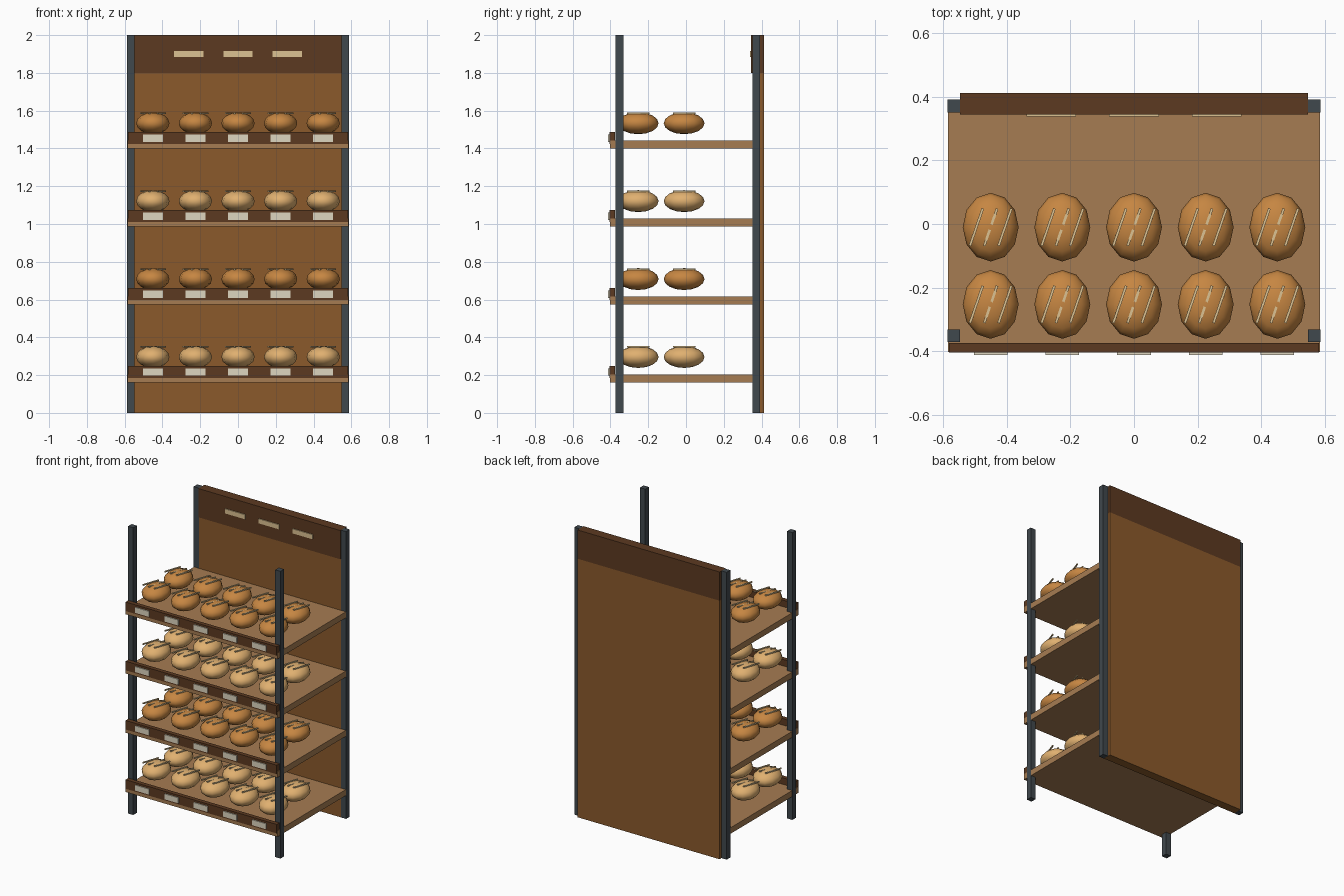
import bpy
import math
from mathutils import Vector

cube = bpy.data.objects.get("Cube")
if cube:
    bpy.data.objects.remove(cube, do_unlink=True)


def material(name, hex_code):
    """Flat material from an sRGB hex colour."""
    srgb = [int(hex_code[i:i + 2], 16) / 255 for i in (0, 2, 4)]
    linear = [c / 12.92 if c < 0.04045 else ((c + 0.055) / 1.055) ** 2.4 for c in srgb]
    mat = bpy.data.materials.new(name)
    mat.use_nodes = True
    mat.diffuse_color = (*linear, 1)
    bsdf = mat.node_tree.nodes["Principled BSDF"]
    bsdf.inputs["Base Color"].default_value = (*linear, 1)
    bsdf.inputs["Roughness"].default_value = 0.8
    return mat


STEEL = material("dark steel", "40484d")
PLANK = material("light wood", "a67c52")
PANEL = material("brown wood", "8b5a2b")
DARK = material("dark wood", "5c3a21")
CARD = material("price card", "ded6c0")
CREAM = material("pale cream", "dcc292")
CRUST = material("brown crust", "c68642")
GOLDEN = material("golden crust", "e0b070")


def box(name, low, high, mat, turn=0):
    """Box between two corners, optionally turned about its vertical axis."""
    low, high = Vector(low), Vector(high)
    bpy.ops.mesh.primitive_cube_add(size=1, location=(low + high) / 2)
    obj = bpy.context.object
    obj.name = name
    obj.scale = high - low
    obj.rotation_euler.z = turn
    obj.data.materials.append(mat)
    return obj


def loaf_mesh(name, mat):
    """Low-poly squashed ball, shared by all loaves of one kind."""
    bpy.ops.mesh.primitive_uv_sphere_add(segments=12, ring_count=8, radius=1)
    obj = bpy.context.object
    mesh = obj.data
    mesh.name = name
    mesh.transform(((0.088, 0, 0, 0), (0, 0.108, 0, 0), (0, 0, 0.058, 0), (0, 0, 0, 1)))
    mesh.materials.append(mat)
    mesh.shade_smooth()
    bpy.data.objects.remove(obj)
    return mesh


# Corner posts
for side, x in (("right", -0.567), ("left", 0.567)):
    for end, y in (("front", -0.352), ("back", 0.371)):
        box(f"{end}_{side}_post", (x - 0.02, y - 0.02, 0), (x + 0.02, y + 0.02, 2), STEEL)

# Back panel and header board with its plates
box("back_panel", (-0.547, 0.351, 0), (0.547, 0.412, 1.8), PANEL)
box("header_board", (-0.547, 0.344, 1.8), (0.547, 0.412, 2), DARK)
for x in (-0.26, 0, 0.26):
    box("header_plate", (x - 0.078, 0.338, 1.885), (x + 0.078, 0.345, 1.917), CREAM)

# Shelves with lips, price cards and two rows of scored loaves
golden_loaf = loaf_mesh("golden_loaf", GOLDEN)
brown_loaf = loaf_mesh("brown_loaf", CRUST)
columns = [0.2255 * i for i in range(-2, 3)]

for level in range(4):
    top = 0.204 + 0.4125 * level
    box("shelf", (-0.585, -0.402, top - 0.042), (0.585, 0.351, top), PLANK)
    box("shelf_lip", (-0.582, -0.405, top - 0.018), (0.582, -0.375, top + 0.045), DARK)
    for x in columns:
        box("price_card", (x - 0.053, -0.412, top - 0.007), (x + 0.053, -0.404, top + 0.031), CARD)
        for y in (-0.253, -0.01):
            loaf = bpy.data.objects.new("loaf", brown_loaf if level % 2 else golden_loaf)
            loaf.location = (x, y, top + 0.092)
            bpy.context.collection.objects.link(loaf)
            for shift in (-0.045, 0, 0.045):
                sx = x + shift
                box("loaf_score", (sx - 0.004, y - 0.062, top + 0.141),
                    (sx + 0.004, y + 0.062, top + 0.149), CREAM, math.radians(-19))
